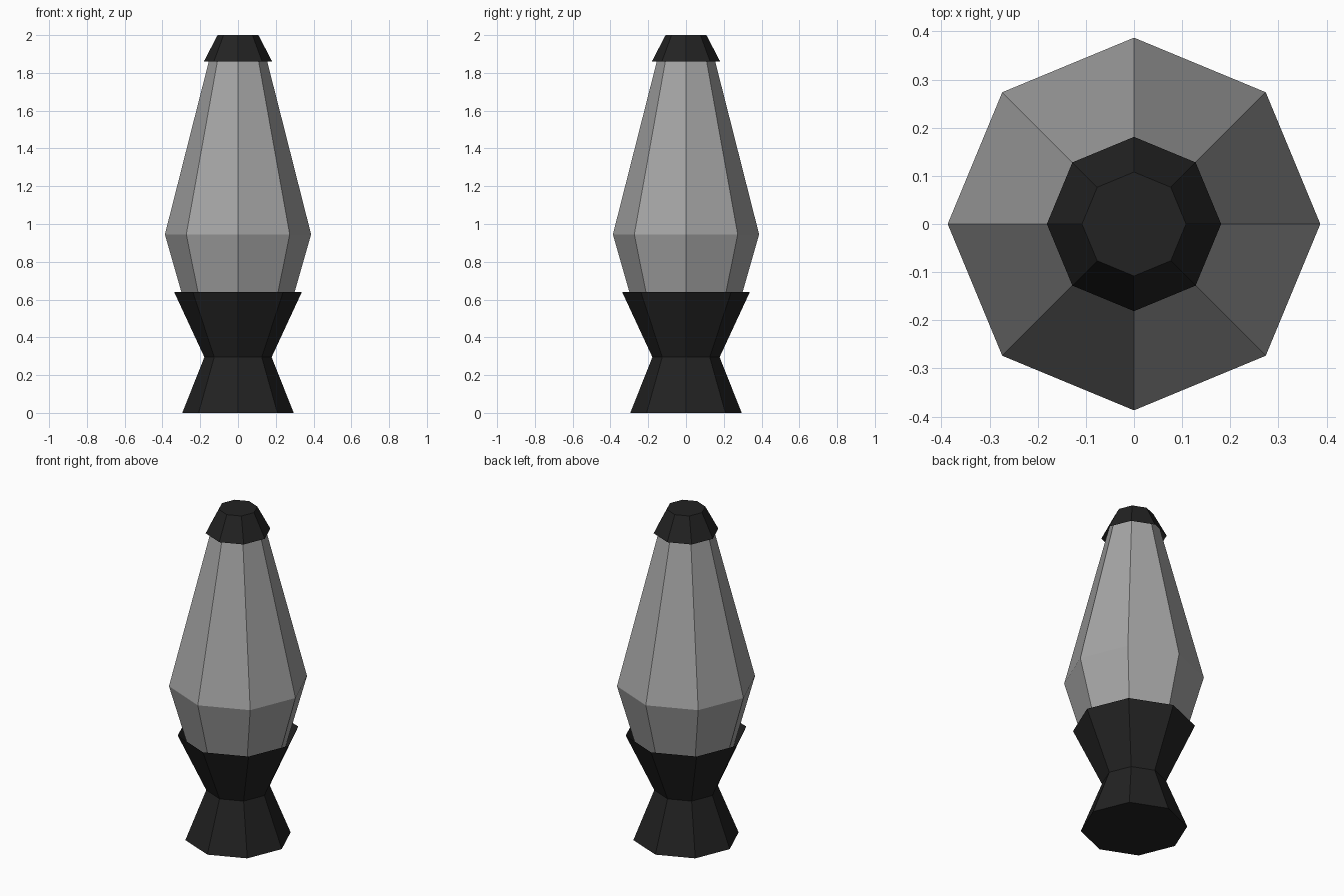
import bpy
import bmesh
from math import cos, sin, tau

SIDES = 8

cube = bpy.data.objects.get("Cube")
if cube:
    bpy.data.objects.remove(cube, do_unlink=True)


def make_material(name, value):
    mat = bpy.data.materials.new(name)
    mat.use_nodes = True
    color = (value, value, value, 1)
    mat.diffuse_color = color
    mat.node_tree.nodes["Principled BSDF"].inputs["Base Color"].default_value = color
    return mat


def lathe(name, profile, mat, bottom=False, top=False):
    """Turn (radius, height) points into a faceted body with optional end caps."""
    bm = bmesh.new()
    rings = [[bm.verts.new((r * cos(tau * i / SIDES), r * sin(tau * i / SIDES), z))
              for i in range(SIDES)] for r, z in profile]
    for low, high in zip(rings, rings[1:]):
        for i in range(SIDES):
            j = (i + 1) % SIDES
            bm.faces.new((low[i], low[j], high[j], high[i]))
    if bottom:
        bm.faces.new(rings[0][::-1])
    if top:
        bm.faces.new(rings[-1])
    mesh = bpy.data.meshes.new(name)
    bm.to_mesh(mesh)
    bm.free()
    mesh.materials.append(mat)
    obj = bpy.data.objects.new(name, mesh)
    bpy.context.collection.objects.link(obj)
    return obj


black = make_material("black metal", 0.016)
grey = make_material("grey glass", 0.38)

# Waisted stand, open at the top like a cup
lathe("base", [(0.295, 0), (0.178, 0.295), (0.338, 0.64)], black, bottom=True)

# Tapered vessel, its ends hidden inside the cup and the cap
lathe("glass_body", [(0.26, 0.50), (0.387, 0.945), (0.137, 1.93)], grey,
      bottom=True, top=True)

# Flared cap, open underneath
lathe("cap", [(0.181, 1.86), (0.108, 2.0)], black, top=True)
